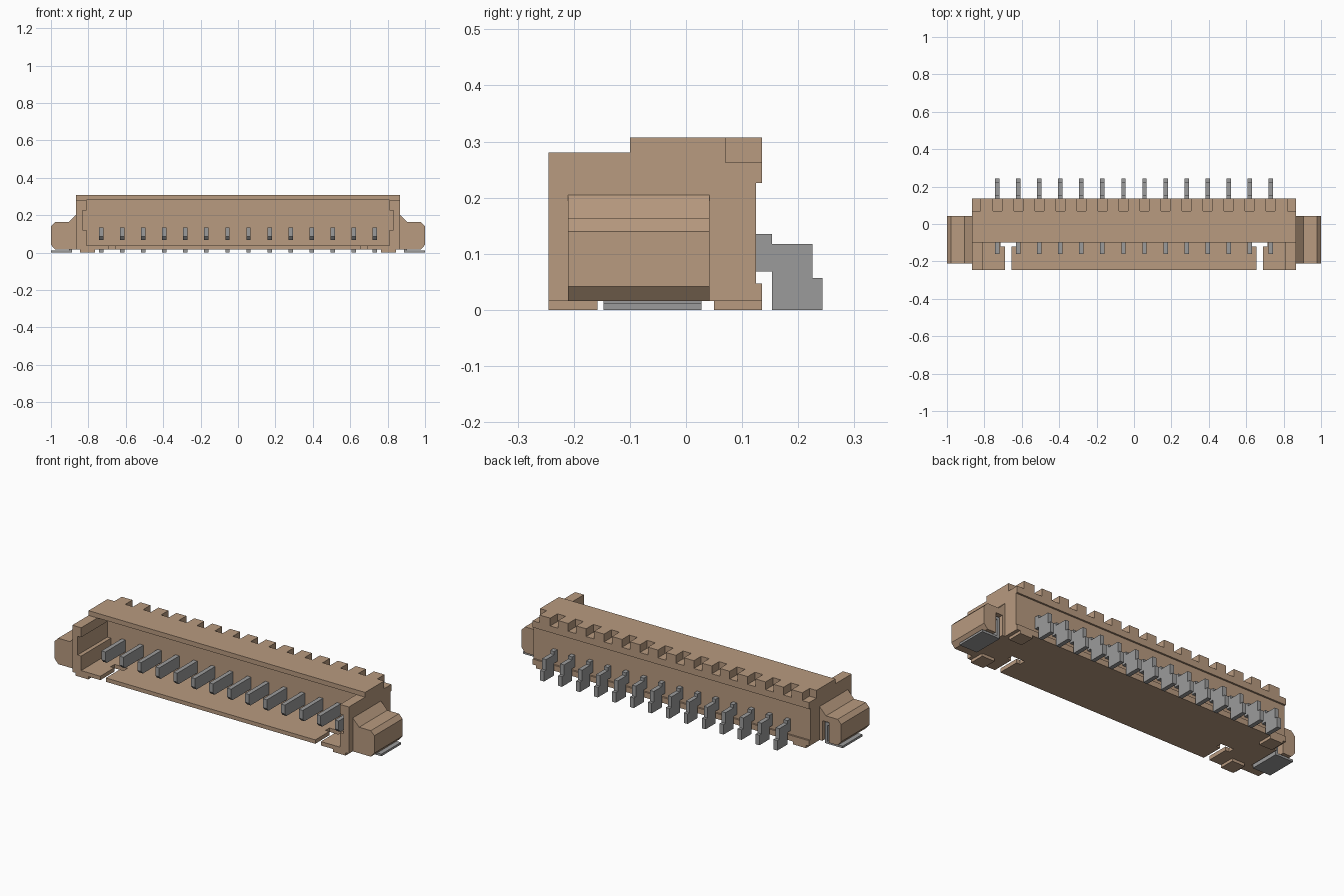
import bpy, bmesh
from mathutils import Vector

if "Cube" in bpy.data.objects:
    bpy.data.objects.remove(bpy.data.objects["Cube"], do_unlink=True)


def material(name, colour):
    m = bpy.data.materials.new(name)
    m.use_nodes = True
    m.diffuse_color = (*colour, 1)
    m.node_tree.nodes["Principled BSDF"].inputs["Base Color"].default_value = (*colour, 1)
    return m


TAN = material("tan plastic", (0.48, 0.325, 0.214))
GREY = material("grey metal", (0.33, 0.33, 0.33))


def prism(name, mat, points, lo, hi, axis="x"):
    """Extrude a closed profile along x (y,z points), y (x,z) or z (x,y)."""
    place = {"x": lambda a, b, t: (t, a, b),
             "y": lambda a, b, t: (a, t, b),
             "z": lambda a, b, t: (a, b, t)}[axis]
    bm = bmesh.new()
    face = bm.faces.new([bm.verts.new(place(a, b, lo)) for a, b in points])
    side = bmesh.ops.extrude_face_region(bm, geom=[face])["geom"]
    shift = Vector(place(0, 0, hi - lo))
    bmesh.ops.translate(bm, vec=shift,
                        verts=[v for v in side if isinstance(v, bmesh.types.BMVert)])
    bmesh.ops.recalc_face_normals(bm, faces=bm.faces)
    mesh = bpy.data.meshes.new(name)
    bm.to_mesh(mesh)
    bm.free()
    mesh.materials.append(mat)
    ob = bpy.data.objects.new(name, mesh)
    bpy.context.collection.objects.link(ob)
    return ob


def box(name, mat, x, y, z):
    rect = [(y[0], z[0]), (y[1], z[0]), (y[1], z[1]), (y[0], z[1])]
    return prism(name, mat, rect, min(x), max(x))


def cut(target, cutter):
    cutter.hide_render = True
    mod = target.modifiers.new("cut", "BOOLEAN")
    mod.operation = "DIFFERENCE"
    mod.solver = "EXACT"
    mod.object = cutter
    bpy.context.view_layer.objects.active = target
    bpy.ops.object.modifier_apply(modifier=mod.name)
    bpy.data.objects.remove(cutter, do_unlink=True)


def span(s, a, b):
    return sorted((s * a, s * b))


PINS = 14
PITCH = 0.1123
pin_x = [(i - (PINS - 1) / 2) * PITCH for i in range(PINS)]

# Housing: stepped top, overhang and ledge at the back
housing = prism("housing", TAN, [
    (-0.245, 0.016), (0.135, 0.016), (0.135, 0.047), (0.125, 0.047), (0.125, 0.226),
    (0.135, 0.226), (0.135, 0.307), (-0.1, 0.307), (-0.1, 0.28), (-0.245, 0.28)],
    -0.865, 0.865)

# Mating cavity, open to the front and to the top ahead of the roof
cut(housing, prism("cavity_cutter", TAN, [
    (-0.3, 0.038), (0.02, 0.038), (0.02, 0.28), (-0.1, 0.28), (-0.1002, 0.33), (-0.3, 0.33)],
    -0.81, 0.81))

for s in (-1, 1):
    # Guide groove in the end wall
    cut(housing, box("groove_cutter", TAN, span(s, 0.79, 0.832), (-0.3, 0.02), (0.12, 0.226)))
    # T-shaped slot in the floor
    tee = [(0.655, -0.3), (0.69, -0.3), (0.69, -0.12), (0.713, -0.12),
           (0.713, -0.085), (0.632, -0.085), (0.632, -0.12), (0.655, -0.12)]
    cut(housing, prism("slot_cutter", TAN, [(s * x, y) for x, y in tee], -0.05, 0.06, "z"))
    # Notch at the roof corner
    cut(housing, box("corner_cutter", TAN, span(s, 0.822, 0.9), (0.07, 0.2), (0.263, 0.4)))

# Roof notch above every contact
for x in pin_x:
    cut(housing, box("notch_cutter", TAN, (x - 0.025, x + 0.025), (0.07, 0.2), (0.263, 0.4)))

# Contacts: blade inside, stepped solder tail outside
for i, x in enumerate(pin_x):
    prism(f"contact_{i + 1}", GREY, [
        (-0.16, 0.085), (-0.145, 0.068), (0.153, 0.068), (0.153, 0), (0.243, 0),
        (0.243, 0.057), (0.225, 0.057), (0.225, 0.117), (0.153, 0.117),
        (0.153, 0.135), (-0.16, 0.135)], x - 0.012, x + 0.012)

for s, side in ((-1, "right"), (1, "left")):
    # End bracket with a slot in its back for the metal tab
    ear = [(0.865, 0.016), (0.978, 0.016), (1, 0.042), (1, 0.14), (0.978, 0.163),
           (0.905, 0.163), (0.865, 0.205)]
    bracket = prism(f"{side}_bracket", TAN, [(s * x, z) for x, z in ear], -0.21, 0.042, "y")
    cut(bracket, box("bracket_cutter", TAN, span(s, 0.882, 0.925), (-0.15, 0.1), (-0.01, 0.13)))
    # Solder tab: foot, upright and hooked top
    tab = [(0.888, 0), (1, 0), (1, 0.012), (0.904, 0.012), (0.904, 0.105),
           (0.922, 0.105), (0.922, 0.12), (0.888, 0.12)]
    prism(f"{side}_solder_tab", GREY, [(s * x, z) for x, z in tab], -0.147, 0.028, "y")
    # Standoff feet
    for end, y in (("front", (-0.245, -0.158)), ("back", (0.05, 0.135))):
        box(f"{side}_{end}_foot", TAN, span(s, 0.765, 0.845), y, (0, 0.016))
